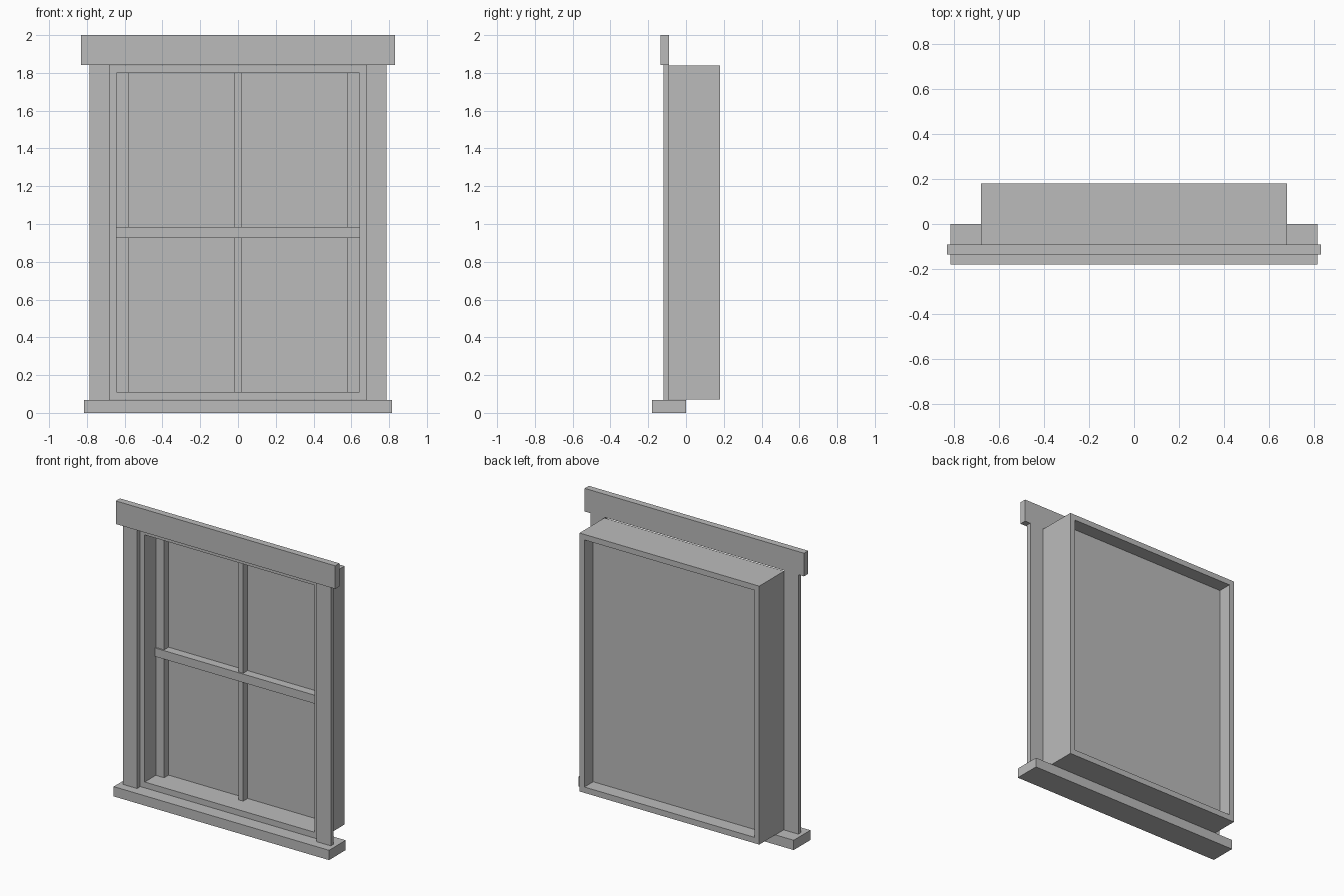
import bpy

if "Cube" in bpy.data.objects:
    bpy.data.objects.remove(bpy.data.objects["Cube"])

grey = bpy.data.materials.new("window_grey")
grey.diffuse_color = (0.5, 0.5, 0.5, 1)
grey.use_nodes = True
grey.node_tree.nodes["Principled BSDF"].inputs["Base Color"].default_value = grey.diffuse_color


def make(name, verts, faces):
    mesh = bpy.data.meshes.new(name)
    mesh.from_pydata(verts, [], faces)
    mesh.materials.append(grey)
    obj = bpy.data.objects.new(name, mesh)
    bpy.context.collection.objects.link(obj)
    return obj


def box(name, x, y, z):
    """Box from (min, max) ranges on each axis."""
    verts = [(a, b, c) for c in z for b in y for a in x]
    faces = [(0, 2, 3, 1), (4, 5, 7, 6), (0, 1, 5, 4),
             (1, 3, 7, 5), (3, 2, 6, 7), (2, 0, 4, 6)]
    return make(name, verts, faces)


def ring(name, outer, inner, y):
    """Rectangular frame; outer and inner are (half width, bottom, top)."""
    verts = []
    for depth in y:
        for w, b, t in (outer, inner):
            verts += [(-w, depth, b), (w, depth, b), (w, depth, t), (-w, depth, t)]
    faces = []
    for i in range(4):
        j = (i + 1) % 4
        faces += [(i, j, 4 + j, 4 + i),              # front
                  (8 + j, 8 + i, 12 + i, 12 + j),    # back
                  (j, i, 8 + i, 8 + j),              # outside
                  (4 + i, 4 + j, 12 + j, 12 + i)]    # inside
    return make(name, verts, faces)


# Deep box frame around the opening
ring("jamb_frame", (0.68, 0.07, 1.838), (0.643, 0.11, 1.80), (-0.09, 0.18))

# Trim: sill, header board and side casings
box("sill", (-0.815, 0.815), (-0.18, 0.0), (0.0, 0.067))
box("header", (-0.83, 0.83), (-0.135, -0.09), (1.842, 2.0))
for side, s in (("left", -1), ("right", 1)):
    box(side + "_casing", sorted((s * 0.68, s * 0.787)), (-0.12, -0.09), (0.067, 1.842))
    # Sash stiles against the jambs
    box(side + "_stile", sorted((s * 0.58, s * 0.643)), (0.03, 0.08), (0.11, 1.80))

# Pane with its vertical bar and meeting rail
box("pane", (-0.643, 0.643), (0.078, 0.085), (0.11, 1.80))
box("upper_muntin", (-0.018, 0.018), (0.03, 0.08), (0.985, 1.80))
box("lower_muntin", (-0.018, 0.018), (0.03, 0.08), (0.11, 0.927))
box("meeting_rail", (-0.643, 0.643), (0.02, 0.08), (0.927, 0.985))
